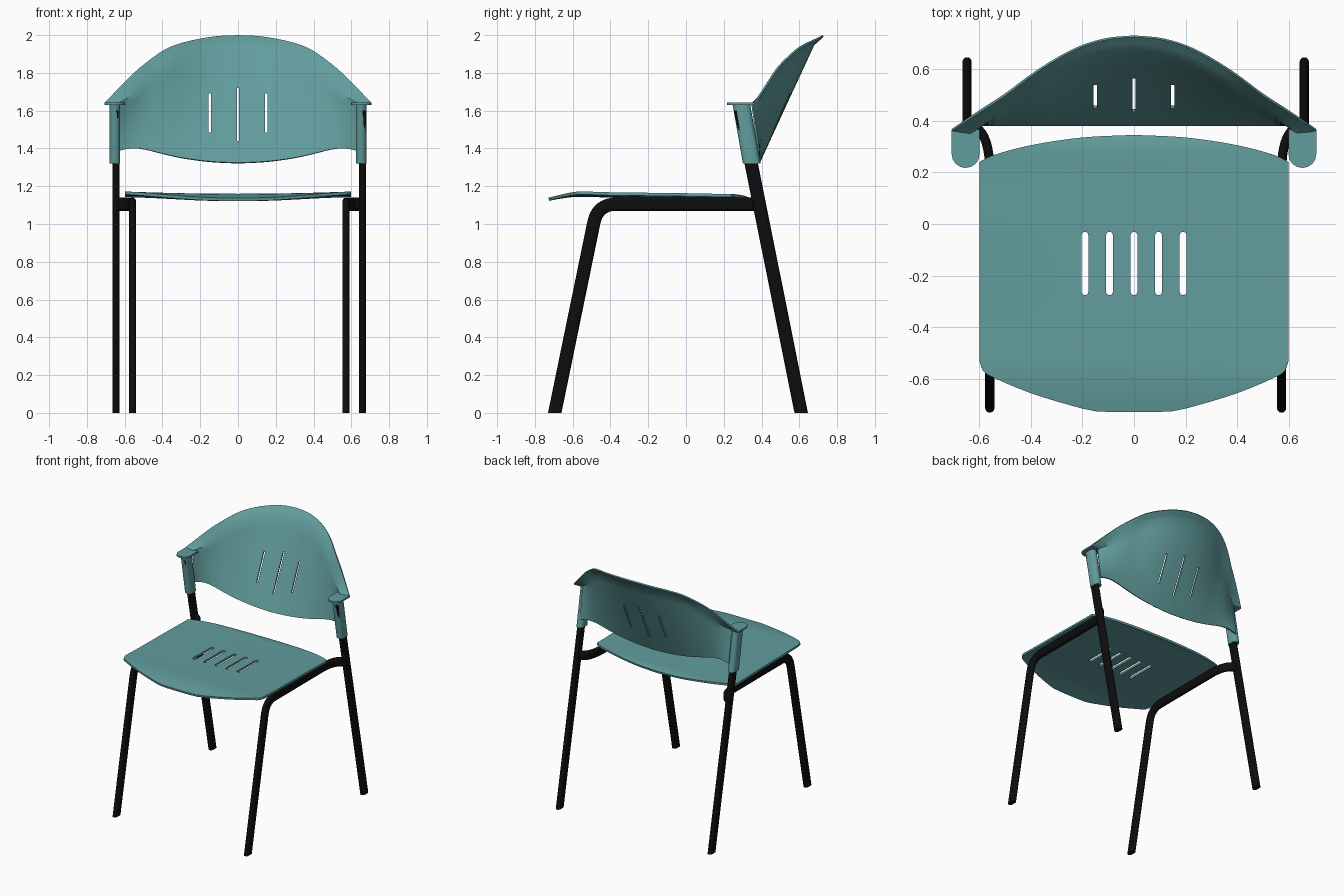
import bpy, bmesh, math
from mathutils import Vector

cube = bpy.data.objects.get("Cube")
if cube:
    bpy.data.objects.remove(cube, do_unlink=True)


def material(name, color, rough):
    m = bpy.data.materials.new(name)
    m.use_nodes = True
    m.diffuse_color = color
    bsdf = m.node_tree.nodes["Principled BSDF"]
    bsdf.inputs["Base Color"].default_value = color
    bsdf.inputs["Roughness"].default_value = rough
    return m


TEAL = material("teal plastic", (0.122, 0.335, 0.335, 1), 0.5)
BLACK = material("black metal", (0.004, 0.004, 0.004, 1), 0.5)


def finish(name, bm, mat):
    bmesh.ops.recalc_face_normals(bm, faces=bm.faces)
    me = bpy.data.meshes.new(name)
    bm.to_mesh(me)
    bm.free()
    me.materials.append(mat)
    ob = bpy.data.objects.new(name, me)
    bpy.context.collection.objects.link(ob)
    return ob


def activate(ob):
    bpy.ops.object.select_all(action='DESELECT')
    ob.select_set(True)
    bpy.context.view_layer.objects.active = ob


def smooth(ob, degrees=35):
    activate(ob)
    bpy.ops.object.shade_smooth_by_angle(angle=math.radians(degrees))


def lerp(points, x):
    """Piecewise cubic-eased lookup through (x, value) points."""
    n = len(points)
    x = min(max(x, points[0][0]), points[-1][0])
    i = next(k for k in range(n - 1) if x <= points[k + 1][0])
    (x0, a), (x1, b) = points[i], points[i + 1]

    def slope(k):
        lo, hi = points[max(k - 1, 0)], points[min(k + 1, n - 1)]
        return (hi[1] - lo[1]) / (hi[0] - lo[0])
    h = x1 - x0
    t = (x - x0) / h
    return (a * (1 + 2 * t) * (1 - t) ** 2 + b * t * t * (3 - 2 * t)
            + h * t * (1 - t) * (slope(i) * (1 - t) - slope(i + 1) * t))


def obround(a, b, flat_back=False, steps=8):
    """Slot outline: half width a, half length b, ends rounded."""
    arc = [math.pi * i / steps for i in range(steps + 1)]
    back = [(a, b), (-a, b)] if flat_back else [
        (a * math.cos(t), b - a + a * math.sin(t)) for t in arc]
    return back + [(-a * math.cos(t), a - b - a * math.sin(t)) for t in arc]


def sweep(name, path, section, mat):
    """Sweep a section along a path; upright ends are cut level."""
    path = [Vector(p) for p in path]
    last = len(path) - 1
    side, old = Vector((1, 0, 0)), None
    bm, rings = bmesh.new(), []
    for i, p in enumerate(path):
        t = (path[min(i + 1, last)] - path[max(i - 1, 0)]).normalized()
        if old:
            side = old.rotation_difference(t) @ side
        old = t
        up = t.cross(side)
        ring = []
        for a, b in section:
            v = p + side * a + up * b
            if i in (0, last) and abs(t.z) > 0.5:
                v += t * ((p.z - v.z) / t.z)
            ring.append(bm.verts.new(v))
        rings.append(ring)
    n = len(section)
    for r, s in zip(rings, rings[1:]):
        for k in range(n):
            bm.faces.new((r[k], r[(k + 1) % n], s[(k + 1) % n], s[k]))
    bm.faces.new(rings[0])
    bm.faces.new(rings[-1])
    return finish(name, bm, mat)


def sheet(name, columns, thickness, offset, flip=False):
    """Solid panel lofted through equal-length columns of points."""
    bm = bmesh.new()
    cols = [[bm.verts.new(p) for p in c] for c in columns]
    for c, d in zip(cols, cols[1:]):
        for k in range(len(c) - 1):
            bm.faces.new((c[k], d[k], d[k + 1], c[k + 1]))
    ob = finish(name, bm, TEAL)
    if ob.data.polygons[len(ob.data.polygons) // 2].normal.z < 0:
        ob.data.flip_normals()
    mod = ob.modifiers.new("thickness", 'SOLIDIFY')
    mod.thickness, mod.offset = thickness, offset
    activate(ob)
    bpy.ops.object.modifier_apply(modifier=mod.name)
    return ob


def cut(ob, cutter):
    cutter.hide_render = True
    mod = ob.modifiers.new("slot", 'BOOLEAN')
    mod.operation, mod.solver, mod.object = 'DIFFERENCE', 'EXACT', cutter
    activate(ob)
    bpy.ops.object.modifier_apply(modifier=mod.name)
    bpy.data.objects.remove(cutter, do_unlink=True)


def bezier(a, b, c, steps=10):
    a, b, c = Vector(a), Vector(b), Vector(c)
    return [a * (1 - t) ** 2 + b * 2 * t * (1 - t) + c * t * t
            for t in (i / steps for i in range(steps + 1))]


# Seat: dished panel with a rolled front edge
FRONT = [(0, -.728), (.14, -.726), (.2, -.715), (.4, -.655), (.55, -.592), (.585, -.568), (.598, -.53)]
BACK = [(0, .345), (.2, .335), (.4, .305), (.55, .265), (.598, .24)]
HEIGHT = [(-.73, 1.15), (-.66, 1.163), (-.58, 1.172), (-.4, 1.168), (0, 1.163),
          (.2, 1.159), (.3, 1.158), (.345, 1.148)]
half = [i * .05 for i in range(12)] + [.57, .585, .594, .598]
columns = []
for x in [-v for v in half[:0:-1]] + half:
    y0, y1 = lerp(FRONT, abs(x)), lerp(BACK, abs(x))
    ys = [y0 + (y1 - y0) * (1 - math.cos(math.pi * k / 24)) / 2 for k in range(25)]
    columns.append([(x, y, lerp(HEIGHT, y) - .012 * (1 - (x / .6) ** 2)) for y in ys])
seat = sheet("seat", columns, .016, -1)
for i in range(-2, 3):
    x = i * .095
    cut(seat, sweep("seat_slot", [(x, -.153, 1), (x, -.153, 1.3)], obround(.013, .123), TEAL))
smooth(seat)

# Backrest: leaning shell with a flared upper rim
LOW_Z = [(0, 1.322), (.15, 1.33), (.3, 1.35), (.4, 1.372), (.5, 1.396), (.57, 1.4), (.64, 1.385)]
TOP_Z = [(0, 1.95), (.1, 1.945), (.27, 1.91), (.35, 1.872), (.45, 1.78), (.55, 1.69), (.64, 1.635)]
TOP_Y = [(0, .675), (.1, .665), (.2, .635), (.3, .585), (.4, .515), (.5, .45), (.56, .405), (.64, .35)]
RIM_Z = [(0, 1.996), (.1, 1.992), (.2, 1.978), (.3, 1.955), (.38, 1.925), (.45, 1.88), (.55, 1.8), (.705, 1.64)]
RIM_Y = [(0, .727), (.1, .718), (.2, .69), (.3, .64), (.4, .575), (.5, .5), (.6, .435), (.705, .365)]
columns = []
for i in range(-24, 25):
    s = i / 24
    x, rx = .64 * s, .705 * s
    low = Vector((x, .385, lerp(LOW_Z, abs(x))))
    top = Vector((x, lerp(TOP_Y, abs(x)), lerp(TOP_Z, abs(x))))
    rim = Vector((rx, lerp(RIM_Y, abs(rx)), lerp(RIM_Z, abs(rx))))
    columns.append([low.lerp(top, k / 8) for k in range(9)] + [top.lerp(rim, .5), rim])
backrest = sheet("backrest", columns, .01, 0)
for x, z0, z1 in ((-.15, 1.485, 1.69), (0, 1.44, 1.72), (.15, 1.485, 1.69)):
    cut(backrest, sweep("back_slot", [(x, .5, z0), (x, .5, z1)], obround(.006, .25), TEAL))
smooth(backrest)

# Frame, sleeves and caps on both sides
for s, label in ((1, "left"), (-1, "right")):
    shift = .0065
    xf, xb = s * .565 + shift, s * .653 + shift
    path = [(xf, -.695, 0)]
    path += bezier((xf, -.488, 1.007), (xf, -.468, 1.105), (xf, -.368, 1.105))
    path += bezier((xf, .2, 1.105), (xf, .38, 1.105), (xb, .385, 1.105))
    smooth(sweep(label + "_front_leg_and_rail", path, obround(.018, .035), BLACK))
    smooth(sweep(label + "_back_leg", [(xb, .61, 0), (xb, .289, 1.6)], obround(.018, .035), BLACK))
    xs = s * .652
    smooth(sweep(label + "_sleeve", [(xs, .348, 1.32), (xs, .293, 1.635)], obround(.028, .046), TEAL))
    smooth(sweep(label + "_sleeve_cap", [(xs, .291, 1.63), (xs, .291, 1.642)],
                 obround(.054, .074, flat_back=True), TEAL))
